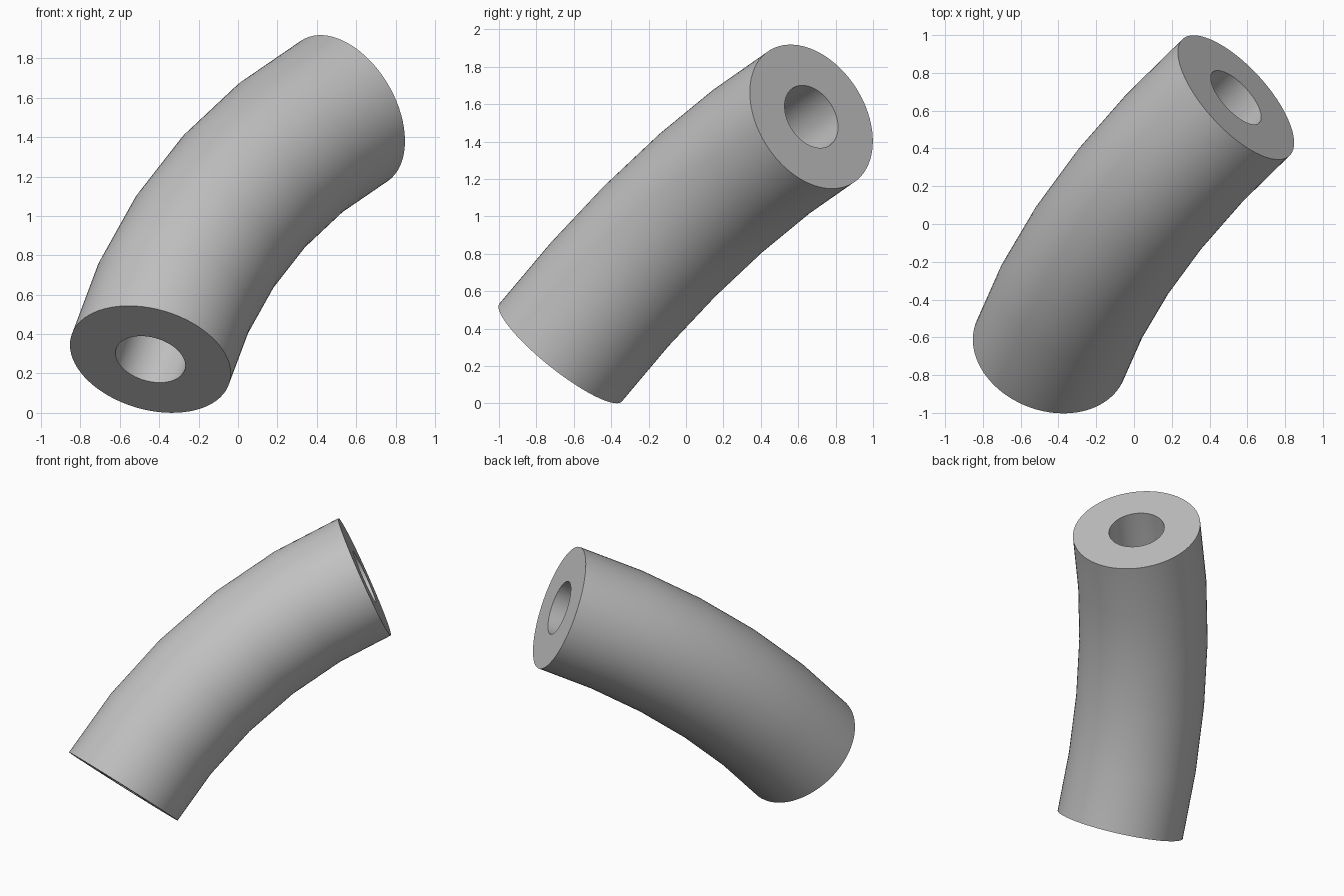
import bpy
import bmesh
import math
from mathutils import Vector

cube = bpy.data.objects.get("Cube")
if cube:
    bpy.data.objects.remove(cube, do_unlink=True)

# Flat grey material
grey = bpy.data.materials.new("plain_grey")
grey.use_nodes = True
colour = (0.54, 0.54, 0.54, 1)
grey.diffuse_color = colour
grey.node_tree.nodes["Principled BSDF"].inputs["Base Color"].default_value = colour

# Centres of the two open ends, and the direction of the bend
low_end = Vector((-0.445, -0.67, 0.272))
high_end = Vector((0.54, 0.67, 1.533))
OUTER, BORE = 0.419, 0.182
STEPS, SIDES = 5, 72
HALF_ANGLE = math.radians(17)

chord = high_end - low_end
along = chord.normalized()
inward = Vector((0.776, 0.017, -0.631))
inward = (inward - along * inward.dot(along)).normalized()
across = along.cross(inward)
bend_radius = chord.length / (2 * math.sin(HALF_ANGLE))
bend_centre = (low_end + high_end) / 2 + inward * bend_radius * math.cos(HALF_ANGLE)


def add_ring(bm, angle, radius):
    """Ring of vertices square to the bend at the given angle."""
    outward = along * math.sin(angle) - inward * math.cos(angle)
    middle = bend_centre + outward * bend_radius
    turns = [math.tau * i / SIDES for i in range(SIDES)]
    return [bm.verts.new(middle + radius * (outward * math.cos(t) + across * math.sin(t)))
            for t in turns]


def bridge(bm, a, b):
    for i in range(SIDES):
        j = (i + 1) % SIDES
        bm.faces.new((a[i], a[j], b[j], b[i]))


# Bent pipe: outer wall, bore and a flat annulus at each end
bm = bmesh.new()
angles = [HALF_ANGLE * (2 * k / STEPS - 1) for k in range(STEPS + 1)]
outer = [add_ring(bm, a, OUTER) for a in angles]
bore = [add_ring(bm, a, BORE) for a in angles]
loop = outer + bore[::-1]
for k, ring in enumerate(loop):
    bridge(bm, ring, loop[(k + 1) % len(loop)])
bmesh.ops.recalc_face_normals(bm, faces=bm.faces)

mesh = bpy.data.meshes.new("bent_pipe")
bm.to_mesh(mesh)
bm.free()
mesh.materials.append(grey)
pipe = bpy.data.objects.new("bent_pipe", mesh)
bpy.context.collection.objects.link(pipe)

# Smooth walls with sharp rims
bpy.ops.object.select_all(action="DESELECT")
pipe.select_set(True)
bpy.context.view_layer.objects.active = pipe
bpy.ops.object.shade_smooth_by_angle(angle=math.radians(30))
